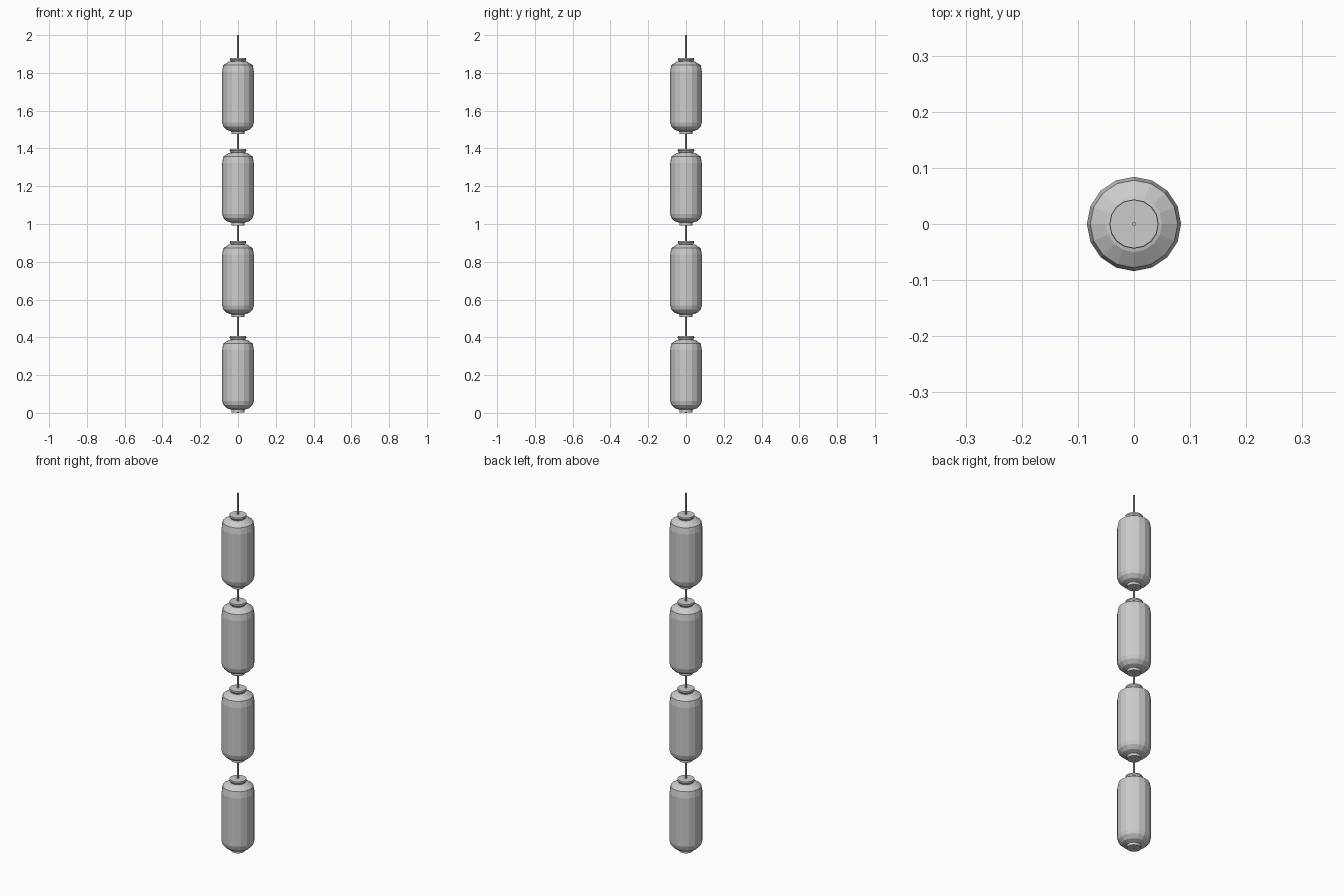
import bpy, bmesh, math

if "Cube" in bpy.data.objects:
    bpy.data.objects.remove(bpy.data.objects["Cube"])

SIDES = 16

grey = bpy.data.materials.new("paper_grey")
grey.diffuse_color = (0.6, 0.6, 0.6, 1.0)
grey.use_nodes = True
grey.node_tree.nodes["Principled BSDF"].inputs["Base Color"].default_value = grey.diffuse_color


def lathe(name, profile, sides, z0=0.0):
    """Turn a (radius, height) profile round the z axis, with closed ends."""
    bm = bmesh.new()
    rings = []
    for r, z in profile:
        rings.append([bm.verts.new((r * math.cos(2 * math.pi * i / sides),
                                    r * math.sin(2 * math.pi * i / sides),
                                    z0 + z)) for i in range(sides)])
    for a, b in zip(rings, rings[1:]):
        for i in range(sides):
            j = (i + 1) % sides
            bm.faces.new((a[i], a[j], b[j], b[i]))
    bm.faces.new(list(reversed(rings[0])))
    bm.faces.new(rings[-1])
    mesh = bpy.data.meshes.new(name)
    bm.to_mesh(mesh)
    bm.free()
    mesh.materials.append(grey)
    obj = bpy.data.objects.new(name, mesh)
    bpy.context.collection.objects.link(obj)
    return obj


# Lantern body: rounded drum, height 0.40
body = [(0.036, 0.014), (0.060, 0.022), (0.078, 0.040), (0.084, 0.060),
        (0.084, 0.330), (0.078, 0.364), (0.050, 0.382), (0.037, 0.385)]
# Collars: small foot below, flared cap above
foot = [(0.035, 0.0), (0.035, 0.016)]
cap = [(0.037, 0.383), (0.044, 0.395), (0.043, 0.403)]

for n, z in enumerate((0.003, 0.508, 0.993, 1.477), 1):
    lathe(f"lantern_body_{n}", body, SIDES, z)
    lathe(f"lantern_foot_{n}", foot, SIDES, z)
    lathe(f"lantern_cap_{n}", cap, SIDES, z)

# Hanging cord through all lanterns
lathe("cord", [(0.004, 0.0), (0.004, 2.0)], 8)
